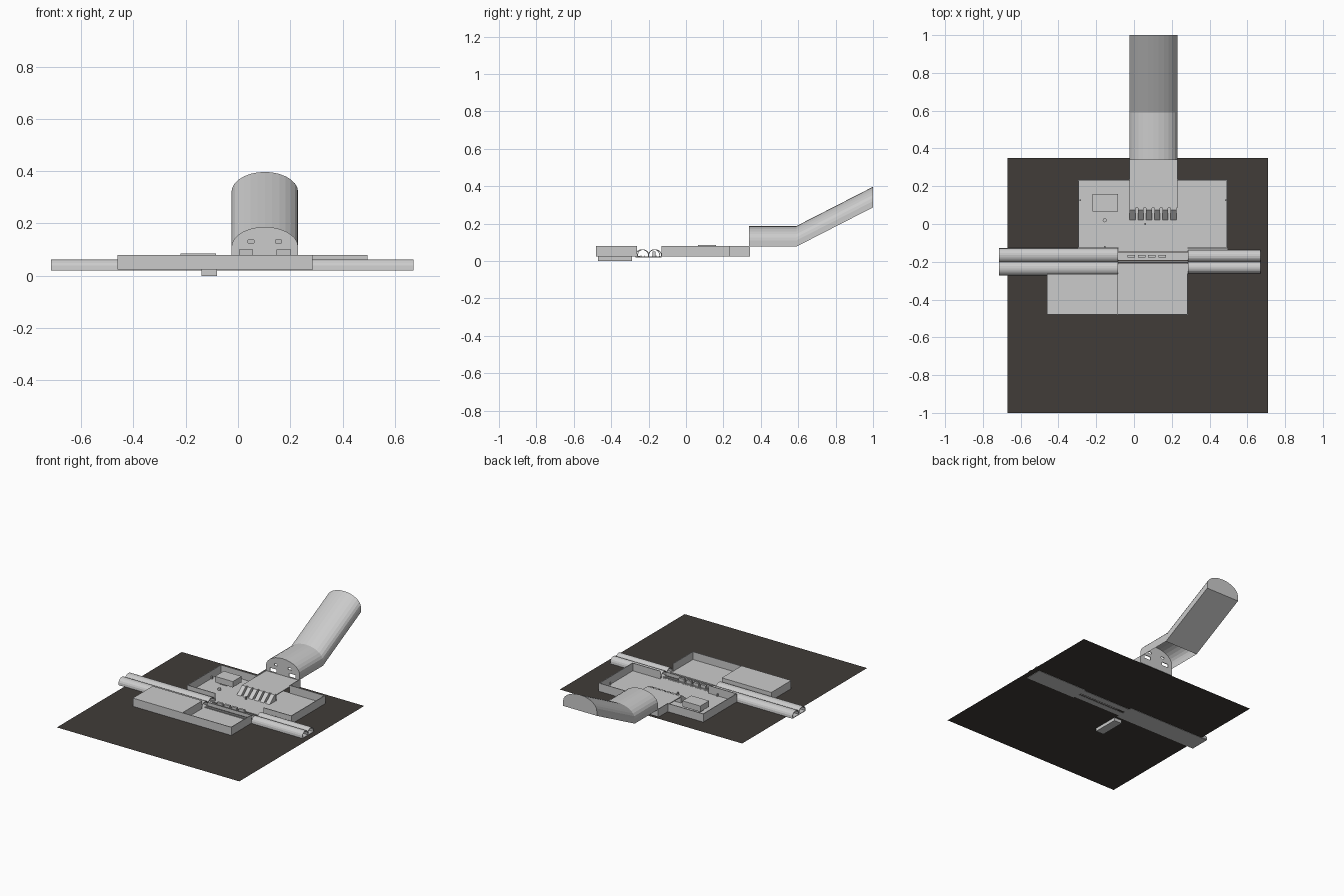
import bpy, math
from mathutils import Vector

if "Cube" in bpy.data.objects:
    bpy.data.objects.remove(bpy.data.objects["Cube"])


def mesh(name, verts, faces):
    me = bpy.data.meshes.new(name)
    me.from_pydata(verts, [], faces)
    me.update()
    ob = bpy.data.objects.new(name, me)
    bpy.context.collection.objects.link(ob)
    return ob


def box(name, x0, x1, y0, y1, z0, z1):
    v = [(x, y, z) for z in (z0, z1) for x, y in ((x0, y0), (x1, y0), (x1, y1), (x0, y1))]
    f = [(3, 2, 1, 0), (4, 5, 6, 7)] + [(i, (i + 1) % 4, (i + 1) % 4 + 4, i + 4) for i in range(4)]
    return mesh(name, v, f)


def loft(name, rings, closed=False):
    n = len(rings[0])
    v = [p for r in rings for p in r]
    m = n if closed else n - 1
    f = [(k * n + i, k * n + (i + 1) % n, (k + 1) * n + (i + 1) % n, (k + 1) * n + i)
         for k in range(len(rings) - 1) for i in range(m)]
    return mesh(name, v, f)


T = 0.005            # wall thickness
FL, TOP = 0.027, 0.08  # floor and wall top heights


def walls(name, pts):
    # straight wall runs between consecutive points, axis aligned
    for i in range(len(pts) - 1):
        (ax, ay), (bx, by) = pts[i], pts[i + 1]
        h = T / 2
        box(f"{name}_{i + 1}", min(ax, bx) - h, max(ax, bx) + h,
            min(ay, by) - h, max(ay, by) + h, 0.025, TOP)


# dark ground sheet
ground = mesh("ground_sheet", [(-0.67, -1, 0.022), (0.71, -1, 0.022), (0.71, 0.35, 0.022), (-0.67, 0.35, 0.022)],
              [(0, 1, 2, 3)])
mat = bpy.data.materials.new("dark_ground")
mat.diffuse_color = (0.052, 0.045, 0.04, 1)
mat.use_nodes = True
mat.node_tree.nodes["Principled BSDF"].inputs["Base Color"].default_value = mat.diffuse_color
ground.data.materials.append(mat)

# pit box under the ground
box("pit_box", -0.14, -0.08, -0.47, -0.29, 0, 0.024)

# main hall floor and walls
box("hall_floor", -0.295, 0.495, -0.145, 0.235, 0.024, FL)
walls("hall_wall_left", [(-0.025, 0.34), (-0.025, 0.233), (-0.293, 0.233), (-0.293, -0.128), (-0.085, -0.128)])
walls("hall_wall_right", [(0.23, 0.34), (0.23, 0.233), (0.493, 0.233), (0.493, -0.128), (0.285, -0.128)])

# front rooms: covered block on the left, open room on the right
box("covered_room", -0.46, -0.085, -0.48, -0.265, 0.024, TOP)
box("open_room_floor", -0.085, 0.285, -0.48, -0.245, 0.024, FL)
walls("open_room_wall", [(-0.085, -0.478), (0.283, -0.478), (0.283, -0.265)])

# kiosk in the hall with a cylindrical bollard and small posts
box("kiosk", -0.22, -0.085, 0.065, 0.16, 0.045, 0.085)
box("kiosk_base", -0.2, -0.15, 0.09, 0.14, FL, 0.045)
bpy.ops.mesh.primitive_cylinder_add(vertices=12, radius=0.011, depth=0.012, location=(-0.155, 0.02, FL + 0.006))
bpy.context.object.name = "bollard"
for i, (x, y) in enumerate([(-0.155, -0.12), (0.06, 0.0), (-0.285, 0.125), (0.485, 0.125)]):
    box(f"post_{i + 1}", x - 0.004, x + 0.004, y - 0.004, y + 0.004, FL, 0.045)


# twin arched running tunnels
def twin(name, x0, x1, r):
    prof = []
    for c in (-0.2 - r, -0.2 + r):
        prof += [(c - r * math.cos(a), 0.024 + 0.037 * math.sin(a) ** 0.8)
                 for a in [max(0, math.sin(math.pi * k / 10)) and math.pi * k / 10 for k in range(10)] + [math.pi]]
        if c < -0.2:
            prof.pop()
    # abs keeps the last arch point on the ground
    prof = [(y, abs(z)) for y, z in prof]
    ob = loft(name, [[(x, y, z) for y, z in prof] for x in (x0, x1)])
    m = ob.modifiers.new("shell", 'SOLIDIFY')
    m.thickness, m.offset = 0.004, 0
    box(name + "_floor", x0, x1, -0.2 - 2 * r, -0.2 + 2 * r, 0.02, 0.024)


twin("tunnel_left", -0.715, -0.085, 0.035)
twin("tunnel_right", 0.285, 0.67, 0.03)

# track beds, rails and platform doors between the tunnels
for c in (-0.17, -0.23):
    box("track_bed", -0.085, 0.285, c - 0.02, c + 0.02, 0.02, 0.025)
    for d in (-0.01, 0.01):
        box("rail", -0.085, 0.285, c + d - 0.002, c + d + 0.002, 0.025, 0.03)
box("track_divider", -0.085, 0.285, -0.203, -0.197, 0.022, 0.045)
for i in range(4):
    x = -0.015 + i * 0.055
    box("platform_door", x - 0.02, x + 0.02, -0.178, -0.163, 0.025, 0.05)

# raised landing with six sloping stair flights
box("landing", -0.025, 0.23, 0.085, 0.34, 0.066, 0.072)
box("landing_front", -0.025, 0.23, 0.085, 0.09, FL, 0.066)
for i in range(6):
    x = -0.023 + i * 0.0435
    prof = [(0.02, FL), (0.09, FL), (0.09, 0.073), (0.075, 0.073)]
    ob = loft("stair_flight", [[(xx, y, z) for y, z in prof] for xx in (x, x + 0.03)], True)
    mesh("stair_side", [v.co[:] for v in ob.data.vertices], [(3, 2, 1, 0), (4, 5, 6, 7)])

# entrance tunnel: flat-bottomed arch, level then rising
CX, HW = 0.1025, 0.1275


def arch(y, z):
    pts = [(CX + HW * math.cos(math.pi * k / 14), y, z + 0.033 + 0.077 * math.sin(math.pi * k / 14))
           for k in range(15)]
    return [(CX + HW, y, z)] + pts + [(CX - HW, y, z)]


path = [arch(0.34, 0.077), arch(0.59, 0.077), arch(1.0, 0.287)]
loft("entrance_tunnel", path)
mesh("entrance_ramp", [path[1][0], path[1][-1], path[2][-1], path[2][0]], [(0, 1, 2, 3)])
mesh("entrance_end", path[2], [tuple(range(len(path[2])))])

# end wall with doorways and vents
ring = arch(0.338, 0.077)
ring[0] = (ring[0][0], 0.338, 0.03)
ring[-1] = (ring[-1][0], 0.338, 0.03)
n = len(ring)
back = [(x, 0.343, z) for x, y, z in ring]
cap = mesh("entrance_wall", ring + back,
           [tuple(range(n)), tuple(range(2 * n - 1, n - 1, -1))] +
           [(i, i + n, (i + 1) % n + n, (i + 1) % n) for i in range(n)])
for cx in (0.03, 0.175):
    for w, z0, z1, dx in ((0.025, 0.077, 0.1, 0), (0.012, 0.125, 0.137, 0.02 if cx < 0.1 else -0.02)):
        cut = box("doorway_cutter", cx + dx - w, cx + dx + w, 0.32, 0.36, z0, z1)
        cut.hide_render = True
        cut.hide_set(True)
        m = cap.modifiers.new("doorway", 'BOOLEAN')
        m.operation, m.solver, m.object = 'DIFFERENCE', 'EXACT', cut
